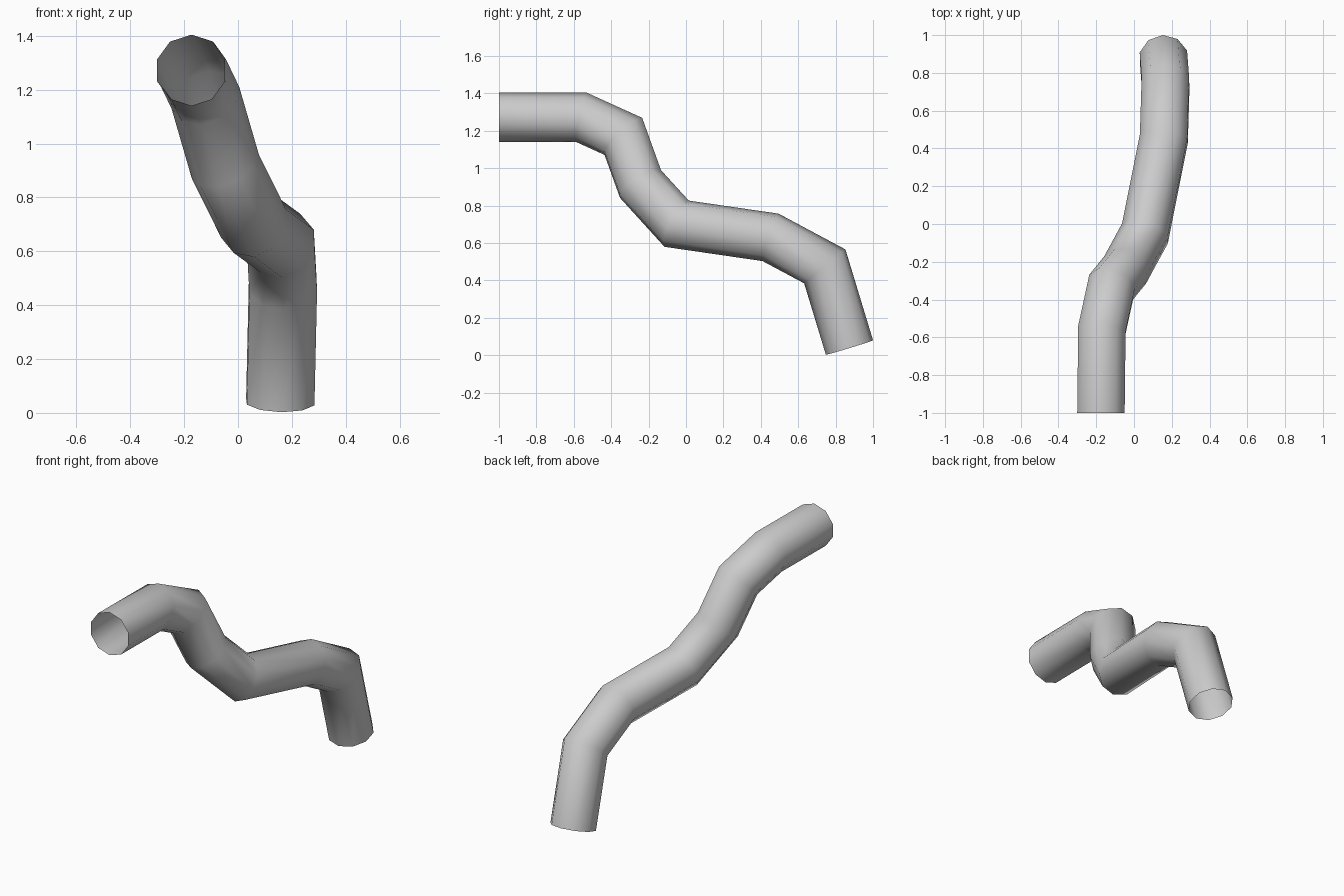
import bpy
import bmesh
import math
from mathutils import Vector

cube = bpy.data.objects.get("Cube")
if cube:
    bpy.data.objects.remove(cube, do_unlink=True)

SIDES = 10
RADIUS = 0.132

# Centre line of the bent pipe, from the front opening to the lower back opening
path = [Vector(p) for p in (
    (-0.175, -1.0, 1.272), (-0.170, -0.56, 1.272),
    (-0.121, -0.335, 1.17), (-0.047, -0.243, 0.915),
    (0.058, -0.05, 0.703), (0.158, 0.452, 0.63),
    (0.167, 0.742, 0.475), (0.157, 0.874, 0.041))]

grey = bpy.data.materials.new("plain grey")
grey.use_nodes = True
colour = (0.6, 0.6, 0.6, 1.0)
grey.diffuse_color = colour
grey.node_tree.nodes["Principled BSDF"].inputs["Base Color"].default_value = colour


def slide(point, direction, centre, normal):
    """Move a point along direction onto the plane through centre."""
    return point + direction * ((centre - point).dot(normal) / direction.dot(normal))


# Sweep a ring along the path with a mitred joint at every bend
steps = [(b - a).normalized() for a, b in zip(path, path[1:])]
angles = [2 * math.pi * i / SIDES for i in range(SIDES)]
ring = [path[0] + RADIUS * Vector((math.sin(a), 0, math.cos(a))) for a in angles]

bm = bmesh.new()
previous = [bm.verts.new(p) for p in ring]
for i, step in enumerate(steps):
    following = steps[min(i + 1, len(steps) - 1)]
    normal = (step + following).normalized()
    ring = [slide(p, step, path[i + 1], normal) for p in ring]
    current = [bm.verts.new(p) for p in ring]
    for j in range(SIDES):
        k = (j + 1) % SIDES
        bm.faces.new((previous[j], current[j], current[k], previous[k]))
    previous = current

# Point the open shell's faces outward
bm.normal_update()
face = next(iter(bm.faces))
if face.normal.dot(face.calc_center_median() - (path[0] + path[1]) / 2) < 0:
    bmesh.ops.reverse_faces(bm, faces=bm.faces[:])
for f in bm.faces:
    f.smooth = True

mesh = bpy.data.meshes.new("bent_pipe")
bm.to_mesh(mesh)
bm.free()
mesh.materials.append(grey)
pipe = bpy.data.objects.new("bent_pipe", mesh)
bpy.context.collection.objects.link(pipe)
